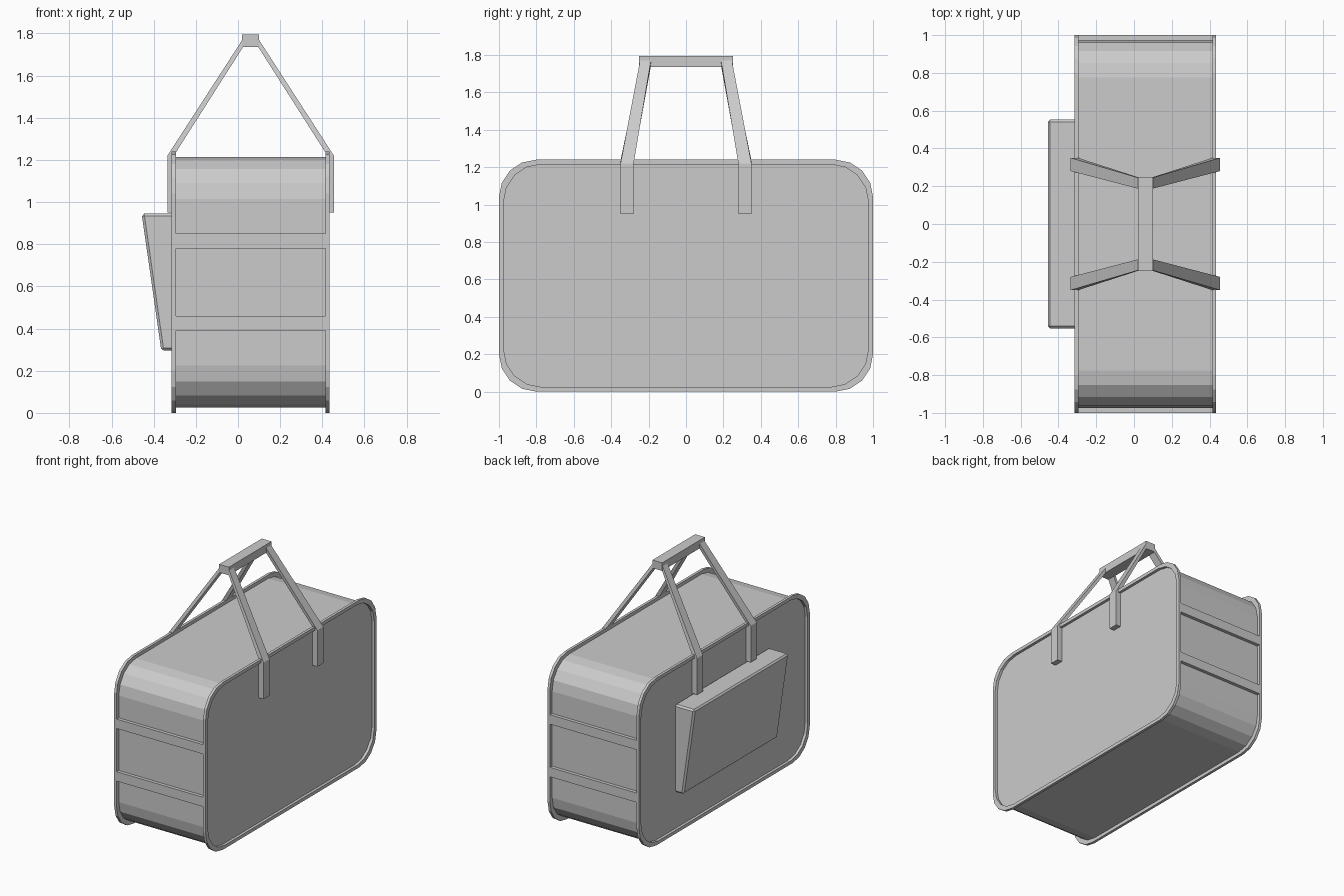
import bpy, bmesh
from math import cos, sin, pi

if "Cube" in bpy.data.objects:
    bpy.data.objects.remove(bpy.data.objects["Cube"])

CX = 0.06           # centre plane of the case across x
HALF_X = 0.375      # half width to outside of rims
RIM_W = 0.02


def make(name, verts, faces):
    me = bpy.data.meshes.new(name)
    me.from_pydata(verts, [], faces)
    bm = bmesh.new()
    bm.from_mesh(me)
    bmesh.ops.recalc_face_normals(bm, faces=bm.faces)
    bm.to_mesh(me)
    bm.free()
    ob = bpy.data.objects.new(name, me)
    bpy.context.collection.objects.link(ob)
    return ob


def box(name, x0, x1, y0, y1, z0, z1):
    v = [(x, y, z) for x in (x0, x1) for y in (y0, y1) for z in (z0, z1)]
    f = [(0, 1, 3, 2), (4, 6, 7, 5), (0, 4, 5, 1), (2, 3, 7, 6), (0, 2, 6, 4), (1, 5, 7, 3)]
    return make(name, v, f)


def outline(inset, r=0.2, seg=4):
    """Rounded rectangle in the y-z plane."""
    hy, z0, z1 = 1 - inset, inset, 1.24 - inset
    centres = [(hy - r, z1 - r), (r - hy, z1 - r), (r - hy, z0 + r), (hy - r, z0 + r)]
    pts = []
    for q, (cy, cz) in enumerate(centres):
        for i in range(seg + 1):
            a = (q + i / seg) * pi / 2
            pts.append((cy + r * cos(a), cz + r * sin(a)))
    return pts


def loft(name, loops, cap):
    """Join loops of equal length; cap the ends or close into a ring."""
    n = len(loops[0])
    v = [p for lp in loops for p in lp]
    f = []
    m = len(loops)
    for k in range(m - 1 if cap else m):
        a, b = k * n, ((k + 1) % m) * n
        f += [(a + i, a + (i + 1) % n, b + (i + 1) % n, b + i) for i in range(n)]
    if cap:
        f += [tuple(range(n)), tuple(range((m - 1) * n, m * n))]
    return make(name, v, f)


def at_x(x, pts):
    return [(x, y, z) for y, z in pts]


# case body
inner, outer = outline(0.025), outline(0.0)
bx = HALF_X - RIM_W
loft("case_body", [at_x(CX - bx, inner), at_x(CX + bx, inner)], True)

# raised rims around both large sides
for s, side in ((-1, "left"), (1, "right")):
    xi, xo = CX + s * bx, CX + s * HALF_X
    loft(side + "_rim", [at_x(xi, outer), at_x(xo, outer), at_x(xo, inner), at_x(xi, inner)], False)

# raised bands across the narrow ends
for s, end in ((-1, "front"), (1, "back")):
    for z, level in ((0.39, "lower"), (0.78, "upper")):
        y0, y1 = sorted((s * 0.96, s * 1.0))
        box(f"{end}_{level}_band", CX - bx, CX + bx, y0, y1, z, z + 0.07)

# handle grip
box("handle_grip", CX - 0.04, CX + 0.04, -0.25, 0.25, 1.735, 1.795)

# four straps: (outer x, outer z, inner x, inner z, y near, y far), x from centre plane
sections = [(0.395, 0.95, 0.35, 0.95, 0.28, 0.35),
            (0.395, 1.22, 0.355, 1.235, 0.28, 0.35),
            (0.038, 1.772, 0.03, 1.745, 0.187, 0.245)]
for sx, side in ((-1, "left"), (1, "right")):
    for sy, end in ((-1, "front"), (1, "back")):
        loops = [[(CX + sx * xo, sy * ya, zo), (CX + sx * xo, sy * yb, zo),
                  (CX + sx * xi, sy * yb, zi), (CX + sx * xi, sy * ya, zi)]
                 for xo, zo, xi, zi, ya, yb in sections]
        loft(f"{side}_{end}_strap", loops, True)

# wedge-shaped outer pocket with chamfered edges
profile = [(-0.29, 0.295), (-0.364, 0.295), (-0.457, 0.945), (-0.29, 0.945)]
pocket = loft("side_pocket", [[(x, y, z) for x, z in profile] for y in (-0.553, 0.553)], True)
bev = pocket.modifiers.new("chamfer", 'BEVEL')
bev.width = 0.012
bev.segments = 1
